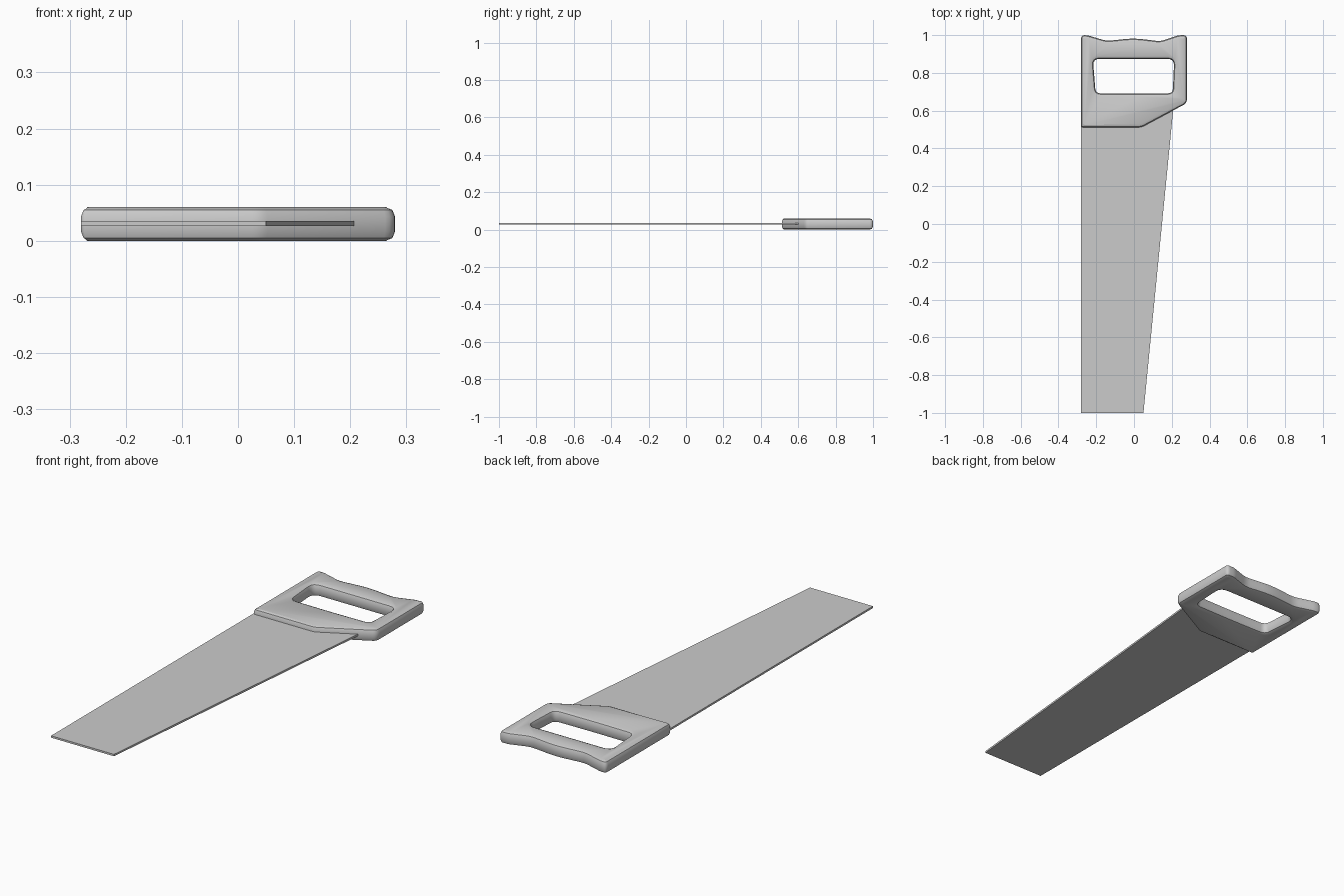
import bpy, bmesh, math
from mathutils import Vector

if "Cube" in bpy.data.objects:
    bpy.data.objects.remove(bpy.data.objects["Cube"])


def rounded(points, steps=4):
    """Round corners of a closed 2D outline; points are (x, y, trim length)."""
    out, n = [], len(points)
    for i, (x, y, r) in enumerate(points):
        c = Vector((x, y))
        if r == 0:
            out.append(c)
            continue
        a = c + (Vector(points[i - 1][:2]) - c).normalized() * r
        b = c + (Vector(points[(i + 1) % n][:2]) - c).normalized() * r
        for k in range(steps + 1):
            t = k / steps
            out.append(a * (1 - t) ** 2 + c * 2 * t * (1 - t) + b * t * t)
    return out


def add_spline(curve, pts):
    s = curve.splines.new('POLY')
    s.points.add(len(pts) - 1)
    for p, v in zip(s.points, pts):
        p.co = (v.x, v.y, 0, 1)
    s.use_cyclic_u = True


# Handle: outline with a grip opening, rounded along every rim
outer = [(-0.28, 1.0, 0.018), (-0.245, 0.999, 0.012), (-0.145, 0.969, 0.025),
         (0.0, 0.984, 0.05), (0.14, 0.967, 0.025), (0.235, 0.999, 0.012),
         (0.28, 1.0, 0.018), (0.28, 0.64, 0.02), (0.04, 0.512, 0.015),
         (-0.28, 0.512, 0.01)]
hole = [(-0.218, 0.874, 0.035), (0.213, 0.874, 0.035),
        (0.205, 0.692, 0.025), (0.03, 0.69, 0), (-0.04, 0.69, 0),
        (-0.203, 0.692, 0.025)]
BEVEL = 0.017
curve = bpy.data.curves.new("handle", 'CURVE')
curve.dimensions = '2D'
curve.fill_mode = 'BOTH'
curve.extrude = 0.03 - BEVEL
curve.bevel_depth = BEVEL
curve.bevel_resolution = 1
curve.offset = -BEVEL
add_spline(curve, rounded(outer))
add_spline(curve, rounded(hole))
handle = bpy.data.objects.new("handle", curve)
bpy.context.collection.objects.link(handle)
bpy.context.view_layer.objects.active = handle
handle.select_set(True)
bpy.ops.object.convert(target='MESH')
handle = bpy.context.object
handle.location.z = 0.03
bm = bmesh.new()
bm.from_mesh(handle.data)
bmesh.ops.remove_doubles(bm, verts=bm.verts, dist=0.0003)
bmesh.ops.recalc_face_normals(bm, faces=bm.faces)
bm.to_mesh(handle.data)
bm.free()
bpy.ops.object.shade_smooth_by_angle(angle=math.radians(40))

# Blade: thin tapered plate reaching into the handle
bm = bmesh.new()
profile = [(-0.28, -1.0), (0.05, -1.0), (0.21, 0.63), (-0.28, 0.63)]
face = bm.faces.new([bm.verts.new((x, y, 0.026)) for x, y in profile])
ext = bmesh.ops.extrude_face_region(bm, geom=[face])
bmesh.ops.translate(bm, vec=(0, 0, 0.009),
                    verts=[g for g in ext["geom"] if isinstance(g, bmesh.types.BMVert)])
bmesh.ops.recalc_face_normals(bm, faces=bm.faces)
mesh = bpy.data.meshes.new("blade")
bm.to_mesh(mesh)
bm.free()
bpy.context.collection.objects.link(bpy.data.objects.new("blade", mesh))
